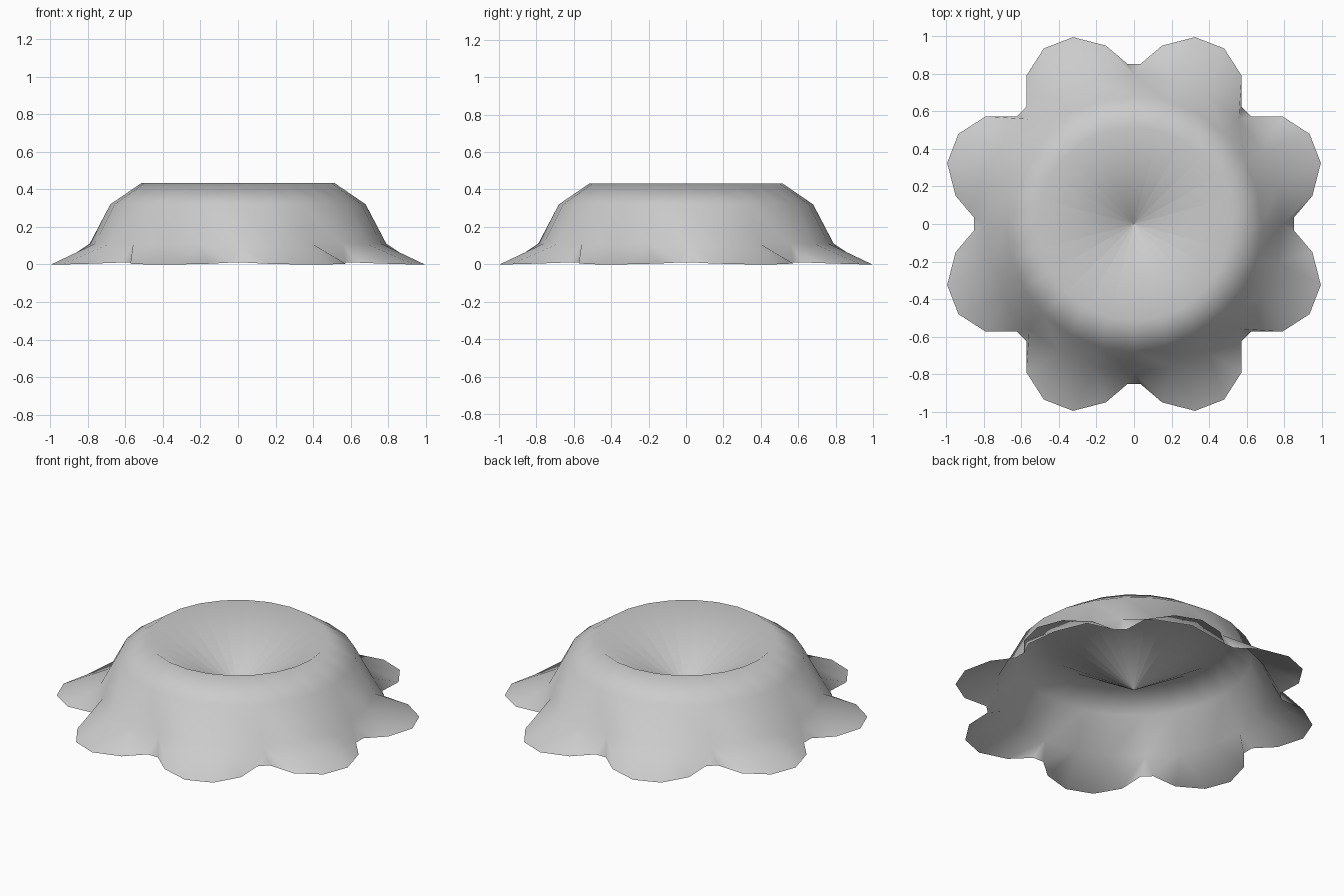
import bpy, bmesh, math

if "Cube" in bpy.data.objects:
    bpy.data.objects.remove(bpy.data.objects["Cube"])

SIDES = 24
# One eighth of the scalloped hem (x, y, z), from the axis notch to the diagonal notch
HALF_QUARTER = [(0.853, 0.036, 0.01), (0.95, 0.15, 0.004), (0.995, 0.325, 0.0),
                (0.935, 0.48, 0.0), (0.79, 0.573, 0.004), (0.625, 0.573, 0.01)]

grey = bpy.data.materials.new("stone_grey")
grey.diffuse_color = (0.6, 0.6, 0.6, 1)
grey.use_nodes = True
grey.node_tree.nodes["Principled BSDF"].inputs["Base Color"].default_value = grey.diffuse_color

bm = bmesh.new()


def ring(radius, z):
    return [bm.verts.new((radius * math.cos(2 * math.pi * i / SIDES),
                          radius * math.sin(2 * math.pi * i / SIDES), z))
            for i in range(SIDES)]


# Rounded wall rings, from the crater lip down to the foot
rings = [ring(0.515, 0.433), ring(0.68, 0.32), ring(0.79, 0.11)]
for upper, lower in zip(rings, rings[1:]):
    for i in range(SIDES):
        j = (i + 1) % SIDES
        bm.faces.new((upper[i], lower[i], lower[j], upper[j]))

# Scalloped hem: mirror the eighth across the diagonal, then turn it four times
quarter = HALF_QUARTER + [(y, x, z) for x, y, z in reversed(HALF_QUARTER)]
hem = []
for k in range(4):
    c, s = round(math.cos(k * math.pi / 2)), round(math.sin(k * math.pi / 2))
    hem += [bm.verts.new((x * c - y * s, x * s + y * c, z)) for x, y, z in quarter]

# Petal skirt: each foot point fans to two hem points
foot = rings[-1]
for i in range(SIDES):
    j = (i + 1) % SIDES
    first, second = hem[2 * i - 1], hem[2 * i]
    following = hem[2 * i + 1]
    bm.faces.new((foot[i], first, second))
    bm.faces.new((foot[i], second, following))
    bm.faces.new((foot[i], following, foot[j]))

# Crater funnel: separate tip points keep the centre pinched
lip = rings[0]
for i in range(SIDES):
    tip = bm.verts.new((0, 0, 0.095))
    bm.faces.new((lip[i], lip[(i + 1) % SIDES], tip))

for f in bm.faces:
    f.smooth = True
mesh = bpy.data.meshes.new("crater_mound")
bm.to_mesh(mesh)
bm.free()
mesh.materials.append(grey)
mound = bpy.data.objects.new("crater_mound", mesh)
bpy.context.collection.objects.link(mound)
